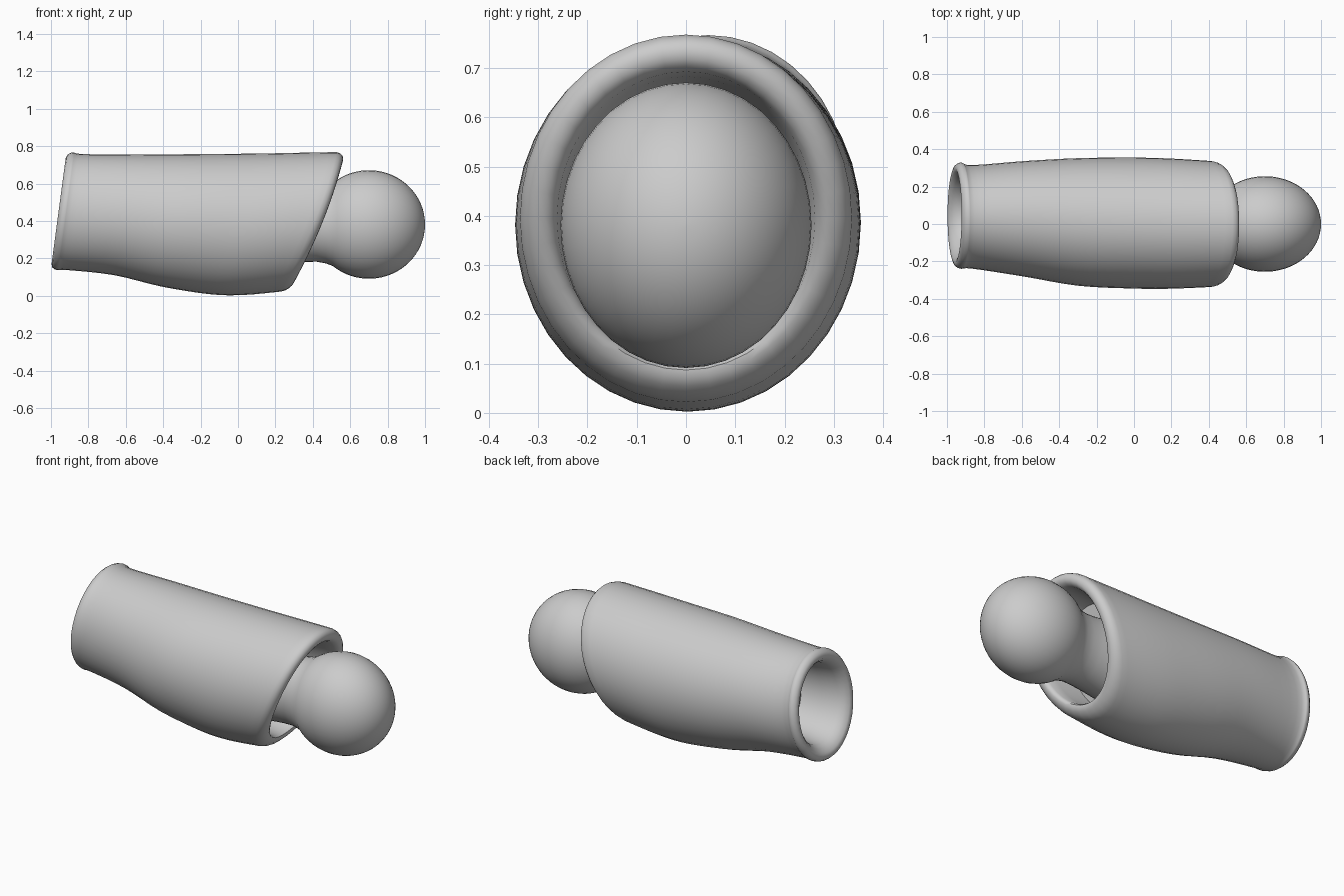
import bpy, bmesh, math
from mathutils import Vector

cube = bpy.data.objects.get("Cube")
if cube:
    bpy.data.objects.remove(cube, do_unlink=True)

SEGMENTS = 40
grey = bpy.data.materials.new("plain grey")
grey.use_nodes = True
colour = (0.6, 0.6, 0.6, 1)
grey.diffuse_color = colour
grey.node_tree.nodes["Principled BSDF"].inputs["Base Color"].default_value = colour


def loft(name, rings):
    """Skin a row of closed point rings and cap both ends."""
    bm = bmesh.new()
    rows = [[bm.verts.new(p) for p in ring] for ring in rings]
    for a, b in zip(rows, rows[1:]):
        for i in range(SEGMENTS):
            j = (i + 1) % SEGMENTS
            bm.faces.new((a[i], a[j], b[j], b[i]))
    bm.faces.new(rows[0])
    bm.faces.new(rows[-1])
    bmesh.ops.recalc_face_normals(bm, faces=bm.faces)
    mesh = bpy.data.meshes.new(name)
    bm.to_mesh(mesh)
    bm.free()
    mesh.materials.append(grey)
    obj = bpy.data.objects.new(name, mesh)
    bpy.context.collection.objects.link(obj)
    bpy.ops.object.select_all(action='DESELECT')
    obj.select_set(True)
    bpy.context.view_layer.objects.active = obj
    bpy.ops.object.shade_smooth_by_angle(angle=math.radians(50))
    return obj


def slanted_ring(x, yc, ry, low, high, tilt_x):
    """Ellipse across x that leans and bows more towards the ball end."""
    t = min(max((tilt_x + 0.95) / 1.36, 0), 1)
    lean, bow = 0.13 + 0.27 * t, 0.22 * t
    zc, rz = (low + high) / 2, (high - low) / 2
    points = []
    for i in range(SEGMENTS):
        a = math.tau * i / SEGMENTS
        z = zc + rz * math.sin(a)
        d = z - 0.4
        points.append((x + lean * d - bow * d * d, yc + ry * math.cos(a), z))
    return points


def catmull(p, t):
    a, b, c, d = p
    return 0.5 * (2 * b + (c - a) * t + (2 * a - 5 * b + 4 * c - d) * t * t
                  + (3 * b - a - 3 * c + d) * t ** 3)


def rim(section, steps):
    """Rolled lip and recess: steps of (shift along x, inset)."""
    x, yc, ry, low, high = section
    return [slanted_ring(x + s, yc, ry - n, low + n, high - n, x) for s, n in steps]


# Sleeve sections: x, centre y, half width, bottom, top
sections = [Vector(s) for s in (
    (-0.93, 0.045, 0.285, 0.137, 0.767),
    (-0.87, 0.038, 0.277, 0.137, 0.757),
    (-0.6, 0.028, 0.308, 0.11, 0.755),
    (-0.3, 0.011, 0.341, 0.048, 0.757),
    (0, 0.005, 0.35, 0.008, 0.76),
    (0.2, 0.002, 0.348, 0.004, 0.764),
    (0.41, 0, 0.337, 0.022, 0.768))]
padded = [sections[0]] + sections + [sections[-1]]
shell = []
for k in range(len(sections) - 1):
    for t in (0, 0.25, 0.5, 0.75):
        s = catmull(padded[k:k + 4], t)
        shell.append(slanted_ring(*s, s[0]))
shell.append(slanted_ring(*sections[-1], sections[-1][0]))

# Socket at the narrow end, lip and recess at the ball end
socket = rim(sections[0], [(0.25, 0.11), (0.12, 0.1), (0.02, 0.085), (-0.01, 0.07),
                           (-0.03, 0.05), (-0.036, 0.033), (-0.03, 0.015), (-0.016, 0.004)])
collar = rim(sections[-1], [(0.02, 0.006), (0.034, 0.017), (0.043, 0.032), (0.045, 0.05),
                            (0.038, 0.065), (0.02, 0.075), (-0.04, 0.085), (-0.18, 0.1)])
loft("sleeve", socket + shell + collar)

# Ball with a neck that flares into the recess
profile = [(0.18, 0.22), (0.28, 0.207), (0.36, 0.2), (0.42, 0.199), (0.47, 0.208)]
for k in range(25):
    a = math.radians(130 - 129 * k / 24)
    profile.append((0.7 + 0.3 * math.cos(a), 0.29 * math.sin(a)))
loft("ball_joint", [[(x, 0.88 * r * math.cos(math.tau * i / SEGMENTS),
                      0.381 + r * math.sin(math.tau * i / SEGMENTS))
                     for i in range(SEGMENTS)] for x, r in profile])
